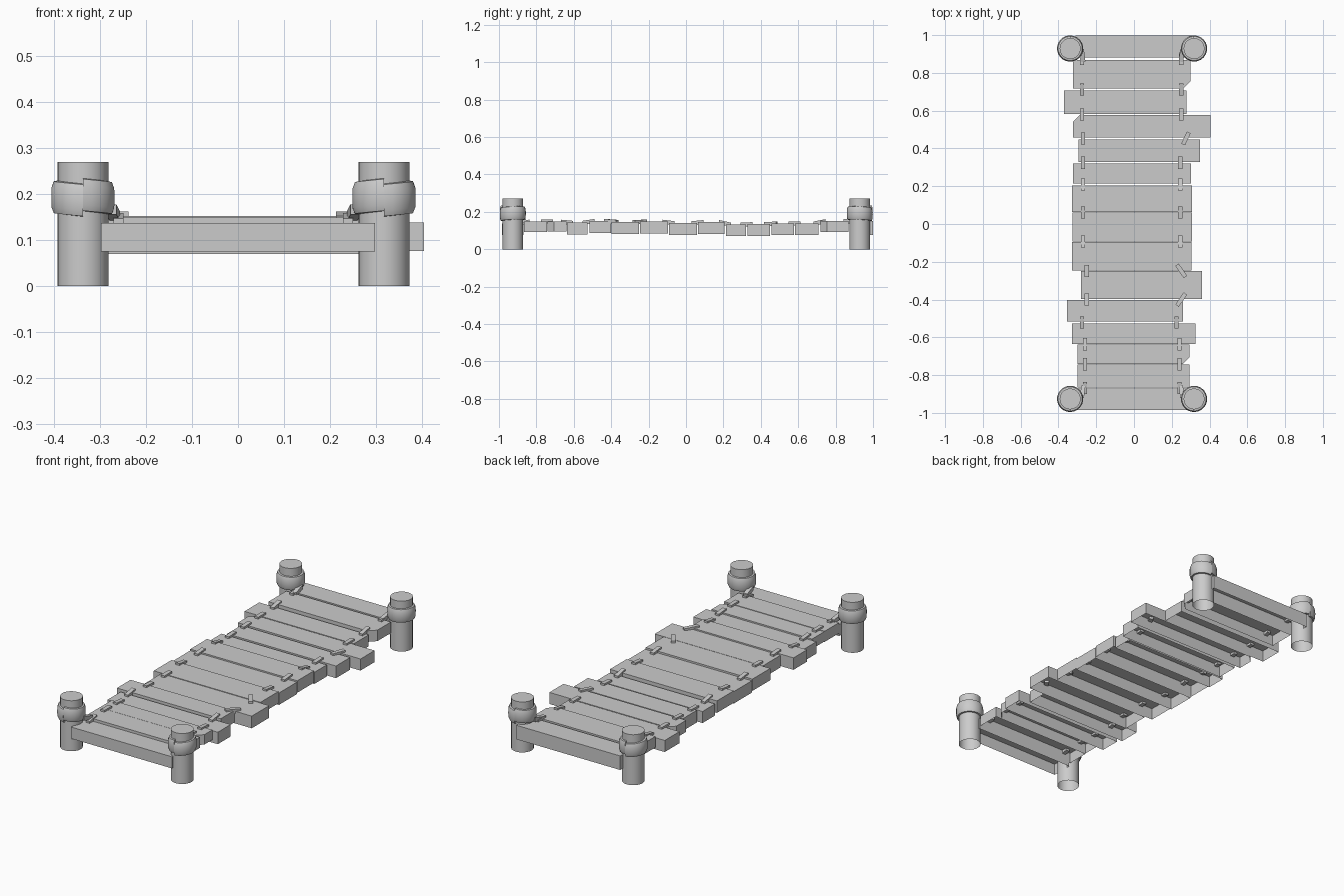
import bpy, bmesh, math
from mathutils import Vector

if "Cube" in bpy.data.objects:
    bpy.data.objects.remove(bpy.data.objects["Cube"])


def make(name, verts, faces, smooth=False):
    me = bpy.data.meshes.new(name)
    me.from_pydata(verts, [], faces)
    bm = bmesh.new()
    bm.from_mesh(me)
    bmesh.ops.recalc_face_normals(bm, faces=bm.faces)
    bm.to_mesh(me)
    bm.free()
    ob = bpy.data.objects.new(name, me)
    bpy.context.collection.objects.link(ob)
    if smooth:
        bpy.ops.object.select_all(action='DESELECT')
        ob.select_set(True)
        bpy.context.view_layer.objects.active = ob
        bpy.ops.object.shade_smooth_by_angle(angle=math.radians(40))
    return ob


def extrude_outline(name, outline, z0, z1, smooth=False):
    # Shell with a top cap and an open underside
    n = len(outline)
    verts = [(x, y, z0) for x, y in outline] + [(x, y, z1) for x, y in outline]
    faces = [(i, (i + 1) % n, n + (i + 1) % n, n + i) for i in range(n)]
    faces.append(tuple(range(n, 2 * n)))
    return make(name, verts, faces, smooth)


def strap(name, a, b, width=0.022, thick=0.022):
    # Flat rope piece whose top runs from a to b
    a, b = Vector(a), Vector(b)
    d = b - a
    side = Vector((-d.y, d.x, 0)).normalized() * width / 2
    down = Vector((0, 0, -thick))
    verts = [p + s + o for p in (a, b) for o in (Vector(), down) for s in (side, -side)]
    faces = [(0, 1, 5, 4), (2, 6, 7, 3), (0, 4, 6, 2), (1, 3, 7, 5), (0, 2, 3, 1), (4, 5, 7, 6)]
    return make(name, verts, faces)


# Planks, front to back: y0, y1, x0, x1, bottom, top, broken corner
planks = [
    (-0.985, -0.870, -0.298, 0.298, 0.075, 0.137, None),
    (-0.866, -0.744, -0.300, 0.295, 0.092, 0.149, None),
    (-0.741, -0.638, -0.300, 0.295, 0.095, 0.148, 'right_front'),
    (-0.635, -0.526, -0.327, 0.325, 0.078, 0.142, None),
    (-0.517, -0.402, -0.355, 0.260, 0.088, 0.152, None),
    (-0.398, -0.250, -0.280, 0.360, 0.082, 0.147, None),
    (-0.246, -0.095, -0.327, 0.305, 0.085, 0.148, None),
    (-0.092, 0.060, -0.325, 0.307, 0.076, 0.140, None),
    (0.063, 0.205, -0.327, 0.307, 0.082, 0.146, None),
    (0.214, 0.320, -0.322, 0.302, 0.070, 0.132, None),
    (0.329, 0.448, -0.295, 0.350, 0.070, 0.135, None),
    (0.458, 0.577, -0.322, 0.405, 0.076, 0.138, 'left_back'),
    (0.583, 0.708, -0.370, 0.278, 0.076, 0.138, None),
    (0.718, 0.868, -0.322, 0.298, 0.092, 0.151, 'right_back_low'),
    (0.882, 0.999, -0.310, 0.305, 0.075, 0.150, None),
]
for i, (y0, y1, x0, x1, z0, z1, cut) in enumerate(planks):
    c = 0.036
    pts = [(x0, y0), (x1, y0), (x1, y1), (x0, y1)]
    if cut in ('right_front', 'right_back_low'):
        pts[1:2] = [(x1 - c, y0), (x1, y0 + c)]
    elif cut == 'left_back':
        pts[3:4] = [(x0 + c, y1), (x0, y1 - c)]
    extrude_outline(f"plank_{i + 1}", pts, z0, z1)

# Ropes bridging neighbouring planks: y skew given as sideways shift on the right
left_x = [-.26, -.26, -.26, -.275, -.25, -.25, -.27, -.27, -.27, -.27, -.27, -.275, -.275, -.275]
right_x = [.24, .24, .24, .225, .25, .25, .245, .245, .245, .245, .275, .25, .25, .25]
skew = {4: 0.022, 5: -0.022, 10: 0.015}
for i in range(len(planks) - 1):
    pa, pb = planks[i], planks[i + 1]
    y = (pa[1] + pb[0]) / 2
    za, zb = pa[5] + 0.010, pb[5] + 0.010
    for side, x, s in (("left", left_x[i], 0), ("right", right_x[i], skew.get(i, 0))):
        strap(f"{side}_tie_{i + 1}", (x - s, y - 0.032, za), (x + s, y + 0.032, zb))

# Corner posts with a wound rope collar
N = 20
R = 0.0555
profile = [(0.053, -0.036), (0.064, -0.035), (0.069, -0.022), (0.0695, 0.0),
           (0.069, 0.020), (0.064, 0.034), (0.053, 0.036)]
for sx, px in ((-1, -0.338), (1, 0.318)):
    for sy, py in ((-1, -0.926), (1, 0.929)):
        tag = ("left" if sx < 0 else "right") + ("_front" if sy < 0 else "_back")
        ring = [(px + R * math.cos(2 * math.pi * k / N), py + R * math.sin(2 * math.pi * k / N))
                for k in range(N)]
        extrude_outline(tag + "_post", ring, 0, 0.27, True)
        # Collar: open strip tilted down towards the deck, ends stepped at the seam
        verts, faces, steps, m = [], [], 22, len(profile)
        start = math.pi / 2 * sy
        for k in range(steps + 1):
            t = k / steps
            a = start + 2 * math.pi * t
            z = 0.193 + 0.004 * sx * math.cos(a) + 0.012 * (0.5 - t) * sx * sy
            for r, dz in profile:
                verts.append((px + r * math.cos(a), py + r * math.sin(a), z + dz))
        for k in range(steps):
            for j in range(m - 1):
                p = k * m + j
                faces.append((p, p + 1, p + m + 1, p + m))
        faces += [tuple(range(m)), tuple(range(steps * m, steps * m + m))]
        make(tag + "_rope_collar", verts, faces, True)
        # Rope end running from the collar down to the deck
        tx = px - sx * 0.062
        strap(tag + "_rope_end", (tx, py - sy * 0.005, 0.178), (tx - sx * 0.008, py - sy * 0.07, 0.162))
